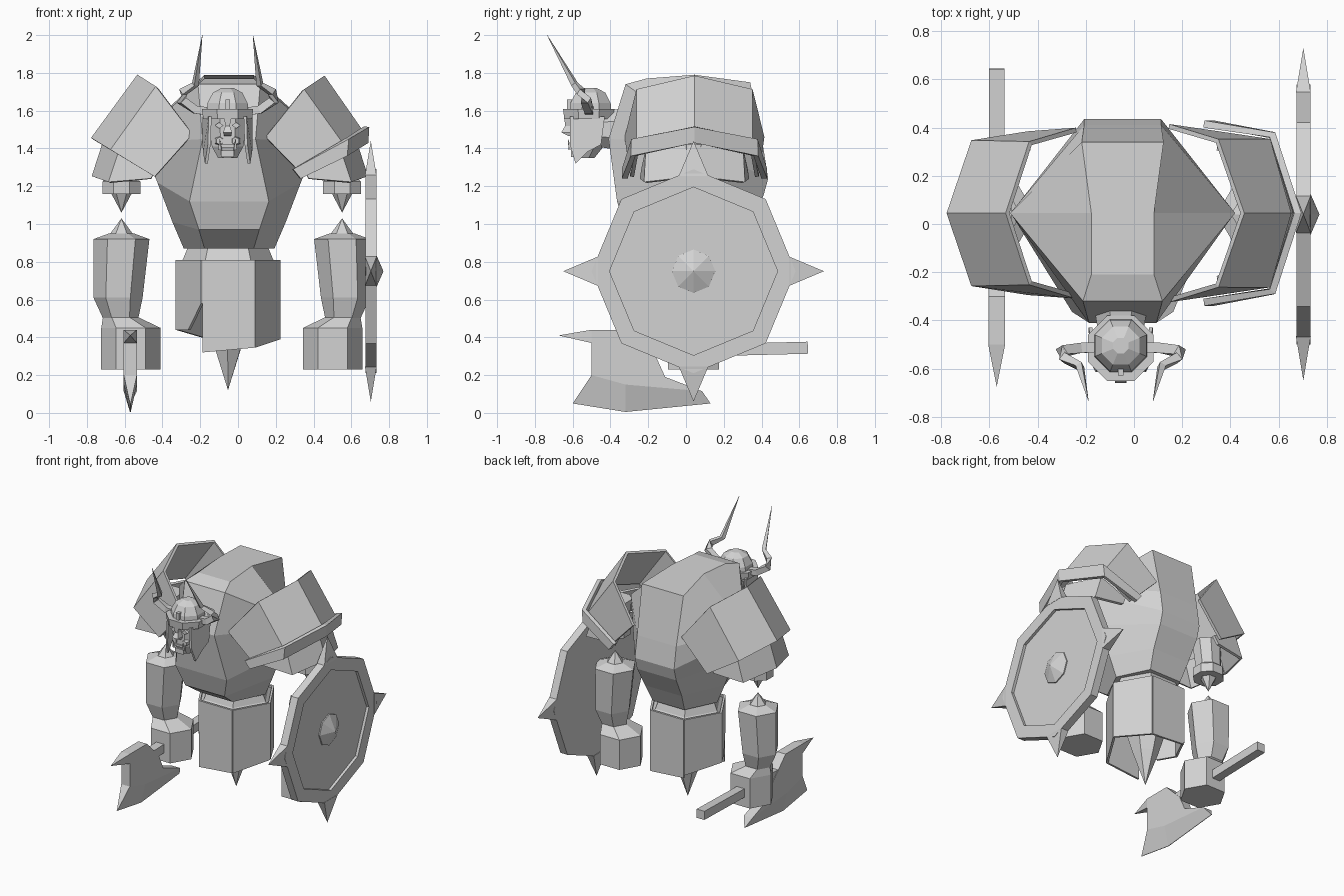
import bpy, bmesh, math
from mathutils import Vector

cube = bpy.data.objects.get("Cube")
if cube:
    bpy.data.objects.remove(cube, do_unlink=True)

grey = bpy.data.materials.new("light grey")
grey.use_nodes = True
grey.diffuse_color = (0.65, 0.65, 0.65, 1)
grey.node_tree.nodes["Principled BSDF"].inputs["Base Color"].default_value = (0.65, 0.65, 0.65, 1)


def finish(name, bm, thick=0):
    bmesh.ops.remove_doubles(bm, verts=bm.verts, dist=0.0005)
    bmesh.ops.recalc_face_normals(bm, faces=bm.faces)
    me = bpy.data.meshes.new(name)
    bm.to_mesh(me)
    bm.free()
    me.materials.append(grey)
    ob = bpy.data.objects.new(name, me)
    bpy.context.collection.objects.link(ob)
    if thick:
        mod = ob.modifiers.new("thickness", 'SOLIDIFY')
        mod.thickness = thick
        mod.offset = 0
    return ob


def loft(name, rings, closed=True, thick=0):
    """Skin a list of point rings; closed rings are capped."""
    bm = bmesh.new()
    vs = [[bm.verts.new(p) for p in r] for r in rings]
    n = len(vs[0])
    for a, b in zip(vs, vs[1:]):
        for i in range(n if closed else n - 1):
            j = (i + 1) % n
            bm.faces.new((a[i], a[j], b[j], b[i]))
    if closed:
        bm.faces.new(vs[0])
        bm.faces.new(vs[-1])
    return finish(name, bm, thick)


def ring(cx, cy, z, r, n=6, turn=0.0):
    return [(cx + r * math.cos(turn + math.tau * i / n), cy + r * math.sin(turn + math.tau * i / n), z)
            for i in range(n)]


def ring_x(x, r, n=8, cy=0.04, cz=0.75):
    return [(x, cy + r * math.sin(math.tau * i / n), cz + r * math.cos(math.tau * i / n)) for i in range(n)]


def tube(name, pts, radii, n=4):
    pts = [Vector(p) for p in pts]
    rings = []
    for i, p in enumerate(pts):
        d = pts[min(i + 1, len(pts) - 1)] - pts[max(i - 1, 0)]
        q = d.to_track_quat('Z', 'Y')
        rings.append([p + q @ Vector(v) for v in ring(0, 0, 0, radii[i], n, math.pi / n)])
    return loft(name, rings)


def box(name, lo, hi):
    return loft(name, [[(lo[0], lo[1], z), (hi[0], lo[1], z), (hi[0], hi[1], z), (lo[0], hi[1], z)]
                       for z in (lo[2], hi[2])])


def plate(name, pts, thick):
    bm = bmesh.new()
    bm.faces.new([bm.verts.new(p) for p in pts])
    return finish(name, bm, thick)


# Torso: six-sided rings given as front, side and back corners (half x, y, z)
TX, CY = -0.047, 0.045
torso = [
    ((.13, -.21, 1.77), (.13, CY, 1.79), (.17, .34, 1.75)),
    ((.165, -.32, 1.74), (.467, CY, 1.48), (.16, .41, 1.40)),
    ((.14, -.41, 1.45), (.465, CY, 1.43), (.16, .435, 1.24)),
    ((.21, -.365, 1.12), (.38, CY, 1.22), (.16, .41, 1.15)),
    ((.16, -.32, .97), (.30, CY, 1.01), (.15, .33, 1.0)),
    ((.13, -.18, .87), (.24, CY, .87), (.13, .27, .87))]
loft("torso", [[(TX - f[0], f[1], f[2]), (TX + f[0], f[1], f[2]), (TX + s[0], s[1], s[2]),
                (TX + b[0], b[1], b[2]), (TX - b[0], b[1], b[2]), (TX - s[0], s[1], s[2])]
               for f, s, b in torso])

# Waist, skirt of six plates, and hanging spike
PX, PY = -0.053, 0.055
loft("waist", [ring(PX, PY, .87, .215), ring(PX, PY, .81, .24), ring(PX, PY, .79, .265), ring(PX, PY, .77, .265)])
hems = [(.39, .36), (.36, .38), (.40, .44), None, (.32, .345), (.345, .39)]
top = ring(PX, PY, .81, .272)
for i, hem in enumerate(hems):
    a, b = Vector(top[i]), Vector(top[(i + 1) % 6])
    if hem:
        low = [(b.x, b.y, hem[1]), (a.x, a.y, hem[0])]
    else:
        m = (a + b) / 2
        low = [(b.x, b.y, .58), (m.x, m.y, .44), (a.x, a.y, .44)]
    plate("skirt_plate_%d" % (i + 1), [a, b] + low, .015)
loft("skirt_spike", [ring(PX, PY, .58, .15, 6, .5), ring(PX, PY, .36, .085, 6, .5), ring(PX, PY, .12, 0, 6, .5)])

# Arms, described on the right side and reflected for the left
for side in ("right", "left"):
    def mx(x):
        return x if side == "right" else -0.066 - x

    def column(name, rows, n, turn=0.0):
        loft(side + name, [[(mx(x), y, z) for x, y, z in ring(c, .04, h, r, n, turn)] for c, h, r in rows])

    column("_upper_arm", [(-.60, 1.42, .10), (-.617, 1.24, .09), (-.617, 1.225, .108), (-.617, 1.16, .108)], 8, math.pi / 8)
    column("_elbow_upper_spike", [(-.617, 1.165, .056), (-.617, 1.06, 0)], 6)
    column("_elbow_lower_spike", [(-.617, .94, .066), (-.617, 1.03, 0)], 6)
    column("_forearm", [(-.617, .95, .066), (-.617, .92, .148), (-.635, .61, .13), (-.62, .49, .09)], 6)
    column("_gauntlet", [(-.62, .505, .095), (-.567, .45, .157), (-.567, .23, .157)], 6)


# Shoulder armour: bent shells given as ridge, corner and edge (x, z, half depth)
def shell(name, start, end, thick=.02):
    loft(name, [[(x, CY + k * h, z) for k, (x, z, h) in zip((-1, -1, 0, 1, 1), (r[2], r[1], r[0], r[1], r[2]))]
                for r in (start, end)], closed=False, thick=thick)


shell("right_shoulder_plate",
      [(-.525, 1.785, 0), (-.43, 1.725, .29), (-.24, 1.475, .345)],
      [(-.77, 1.45, 0), (-.67, 1.39, .295), (-.44, 1.25, .33)])
shell("left_shoulder_plate",
      [(.45, 1.78, 0), (.345, 1.71, .30), (.145, 1.46, .36)],
      [(.645, 1.50, 0), (.56, 1.41, .30), (.35, 1.25, .33)])
shell("left_shoulder_rim",
      [(.68, 1.515, 0), (.575, 1.45, .325), (.29, 1.29, .37)],
      [(.675, 1.43, 0), (.57, 1.36, .325), (.33, 1.24, .37)], .03)
lower = ([(-.71, 1.42, 0), (-.62, 1.40, .25), (-.43, 1.30, .27)],
         [(-.765, 1.25, 0), (-.68, 1.22, .26), (-.46, 1.24, .28)])
shell("right_lower_shoulder_plate", *lower)
shell("left_lower_shoulder_plate", *[[(-.086 - x, z, h) for x, z, h in r] for r in lower])

# Shield: eight-sided disc with recessed face, boss and four spikes
loft("shield", [ring_x(.675, .54), ring_x(.732, .54), ring_x(.732, .445), ring_x(.712, .445)])
loft("shield_boss", [ring_x(.705, .115), ring_x(.72, .115), ring_x(.77, 0)])
for i, label in enumerate(("top", "back", "bottom", "front")):
    a = i * math.pi / 2
    out, across = Vector((0, math.sin(a), math.cos(a))), Vector((0, math.cos(a), -math.sin(a)))
    c = Vector((.703, .04, .75))
    base = [c + out * r + across * w + Vector((d, 0, 0))
            for r, w, d in ((.505, .078, .031), (.505, .078, -.031), (.505, -.078, -.031), (.505, -.078, .031))]
    loft("shield_spike_" + label, [base, [c + out * .69] * 4])

# Axe: shaft, blade body, bevelled cutting edge and front point
AX = -0.57
tube("axe_shaft", [(AX, .645, .345), (AX, -.35, .32)], [.045, .045])
body = [(-.5, .44), (-.3, .44), (-.16, .30), (-.11, .19), (.085, .115), (-.32, .15), (-.5, .2)]
loft("axe_blade", [[(AX + d, y, z) for y, z in body] for d in (-.035, .035)])
edge = [(-.5, .2, -.6, .05), (-.32, .15, -.32, .005), (.085, .115, .13, .05)]
loft("axe_edge", [[(AX - .035, y, z), (AX + .035, y, z), (AX + .002, y2, z2), (AX - .002, y2, z2)]
                  for y, z, y2, z2 in edge])
loft("axe_point", [[(AX - .035, -.5, .44), (AX + .035, -.5, .44), (AX + .035, -.5, .37), (AX - .035, -.5, .37)],
                   [(AX, -.675, .41)] * 4])

# Neck, skull and helmet
HX, HY, T8 = -0.055, -0.505, math.pi / 8
tube("neck", [(HX, -.34, 1.50), (HX, -.46, 1.50)], [.12, .10], 8)
loft("head", [ring(HX, HY - .03, 1.35, .055, 8, T8), ring(HX, HY - .015, 1.41, .09, 8, T8),
              ring(HX, HY, 1.5, .105, 8, T8), ring(HX, HY, 1.6, .11, 8, T8)])
loft("helmet_dome", [ring(HX, HY, 1.59, .12, 8, T8), ring(HX, HY, 1.64, .115, 8, T8),
                     ring(HX, HY, 1.695, .085, 8, T8), ring(HX, HY, 1.72, .035, 8, T8)])
loft("helmet_band", [ring(HX, HY - .01, 1.555, .14, 8, T8), ring(HX, HY - .01, 1.61, .147, 8, T8)])
box("helmet_crest", (HX - .012, -.63, 1.57), (HX + .012, -.60, 1.66))
loft("nose_guard", [[(HX - w, -.60, z), (HX + w, -.60, z), (HX + w, y, z), (HX - w, y, z)]
                    for w, y, z in ((.02, -.645, 1.57), (.012, -.64, 1.52), (.024, -.66, 1.485), (.018, -.62, 1.465))])
box("mouth", (HX - .045, -.612, 1.405), (HX + .045, -.58, 1.42))
box("chin", (HX - .035, -.61, 1.355), (HX + .035, -.55, 1.39))

# Paired head parts
for s, side in ((-1, "right"), (1, "left")):
    horn = [(.09, -.51, 1.595), (.17, -.515, 1.605), (.245, -.53, 1.655), (.235, -.555, 1.70),
            (.17, -.59, 1.74), (.134, -.735, 2.0)]
    tube(side + "_horn", [(HX + s * x, y, z) for x, y, z in horn], [.03, .03, .03, .026, .02, .001])
    loft(side + "_cheek_guard", [[(HX + s * x, y, z) for x, y, z in
                                  ((.118 + d, -.43, 1.57), (.118 + d, -.45, 1.42), (.115 + d, -.525, 1.38),
                                   (.105 + d, -.585, 1.32), (.09 + d, -.615, 1.42), (.085 + d, -.615, 1.57))]
                                 for d in (0, .015)])
    loft(side + "_eye", [[(HX + s * .045 + x, y, 1.522 + z) for x, z in ((-.024, 0), (0, -.016), (.024, 0), (0, .016))]
                         for y in (-.59, -.612)])
    tube(side + "_cheek", [(HX + s * .042, -.57, 1.44), (HX + s * .042, -.61, 1.44)], [.03, .02], 6)
    tube(side + "_tusk", [(HX + s * .04, -.612, 1.395), (HX + s * .042, -.625, 1.45)], [.012, .001])
